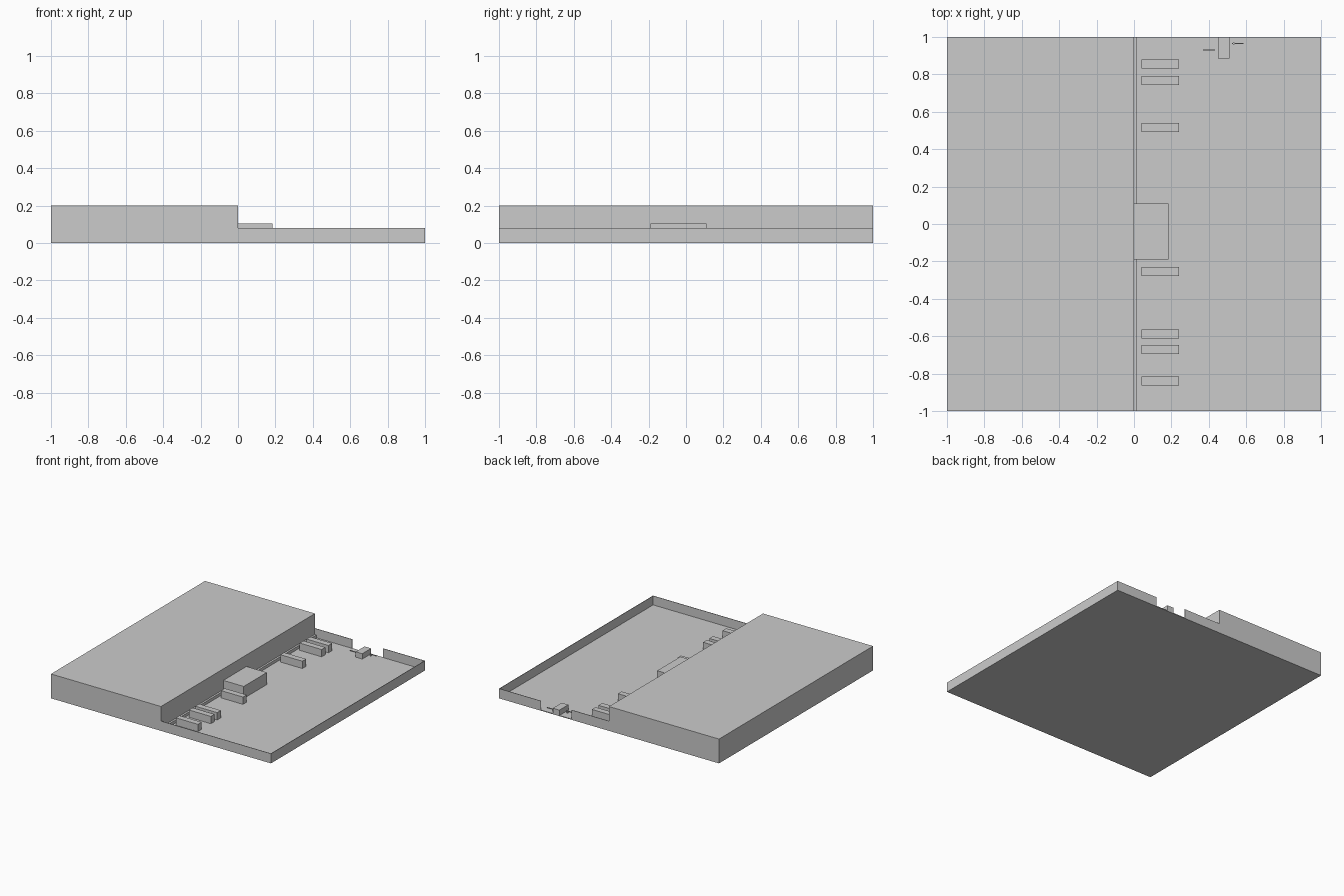
import bpy, bmesh
from mathutils import Vector

if "Cube" in bpy.data.objects:
    bpy.data.objects.remove(bpy.data.objects["Cube"])


def box(name, x, y, z):
    """Axis-aligned box given (min, max) on each axis."""
    bm = bmesh.new()
    bmesh.ops.create_cube(bm, size=1)
    lo, hi = Vector((x[0], y[0], z[0])), Vector((x[1], y[1], z[1]))
    for v in bm.verts:
        v.co = Vector(((lo[i] + hi[i]) / 2 + v.co[i] * (hi[i] - lo[i]) for i in range(3)))
    mesh = bpy.data.meshes.new(name)
    bm.to_mesh(mesh)
    bm.free()
    obj = bpy.data.objects.new(name, mesh)
    bpy.context.collection.objects.link(obj)
    return obj


FLOOR = 0.006    # top of the yard slab
WALL_TOP = 0.08
T = 0.004        # wall thickness

# Warehouse hall and paved yard
box("warehouse", (-1, 0), (-1, 1), (0, 0.2))
box("yard_slab", (0, 1), (-1, 1), (0, FLOOR))

# Perimeter walls, with the gate opening at the back
box("front_wall", (0, 1), (-1, -1 + T), (0, WALL_TOP))
box("side_wall", (1 - T, 1), (-1, 1), (0, WALL_TOP))
box("back_wall_inner", (0, 0.34), (1 - T, 1), (0, WALL_TOP))
box("back_wall_outer", (0.62, 1), (1 - T, 1), (0, WALL_TOP))

# Office and the loading dock on either side of it
box("office", (0, 0.185), (-0.19, 0.11), (0, 0.105))
box("dock_front", (0, 0.016), (-1 + T, -0.19), (0, 0.03))
box("dock_back", (0, 0.016), (0.11, 1 - T), (0, 0.03))

# Trailers parked at the dock
for i, y in enumerate((-0.84, -0.671, -0.589, -0.254, 0.517, 0.768, 0.855)):
    box(f"trailer_{i + 1}", (0.04, 0.24), (y - 0.024, y + 0.024), (FLOOR, 0.066))

# Gatehouse and the two barriers
box("gatehouse", (0.45, 0.51), (0.885, 1), (FLOOR, 0.05))
for side, x0, x1, post, y in (("in", 0.37, 0.43, 0.426, 0.93), ("out", 0.525, 0.585, 0.532, 0.965)):
    box(f"barrier_arm_{side}", (x0, x1), (y - 0.002, y + 0.002), (0.02, 0.025))
    box(f"barrier_post_{side}", (post - 0.004, post + 0.004), (y - 0.005, y + 0.005), (FLOOR, 0.026))

# Small vents on the front face of the warehouse
for i, x in enumerate((-0.95, -0.9, -0.83, -0.78)):
    box(f"vent_{i + 1}", (x - 0.004, x + 0.004), (-1.001, -0.999), (0.115, 0.121))
